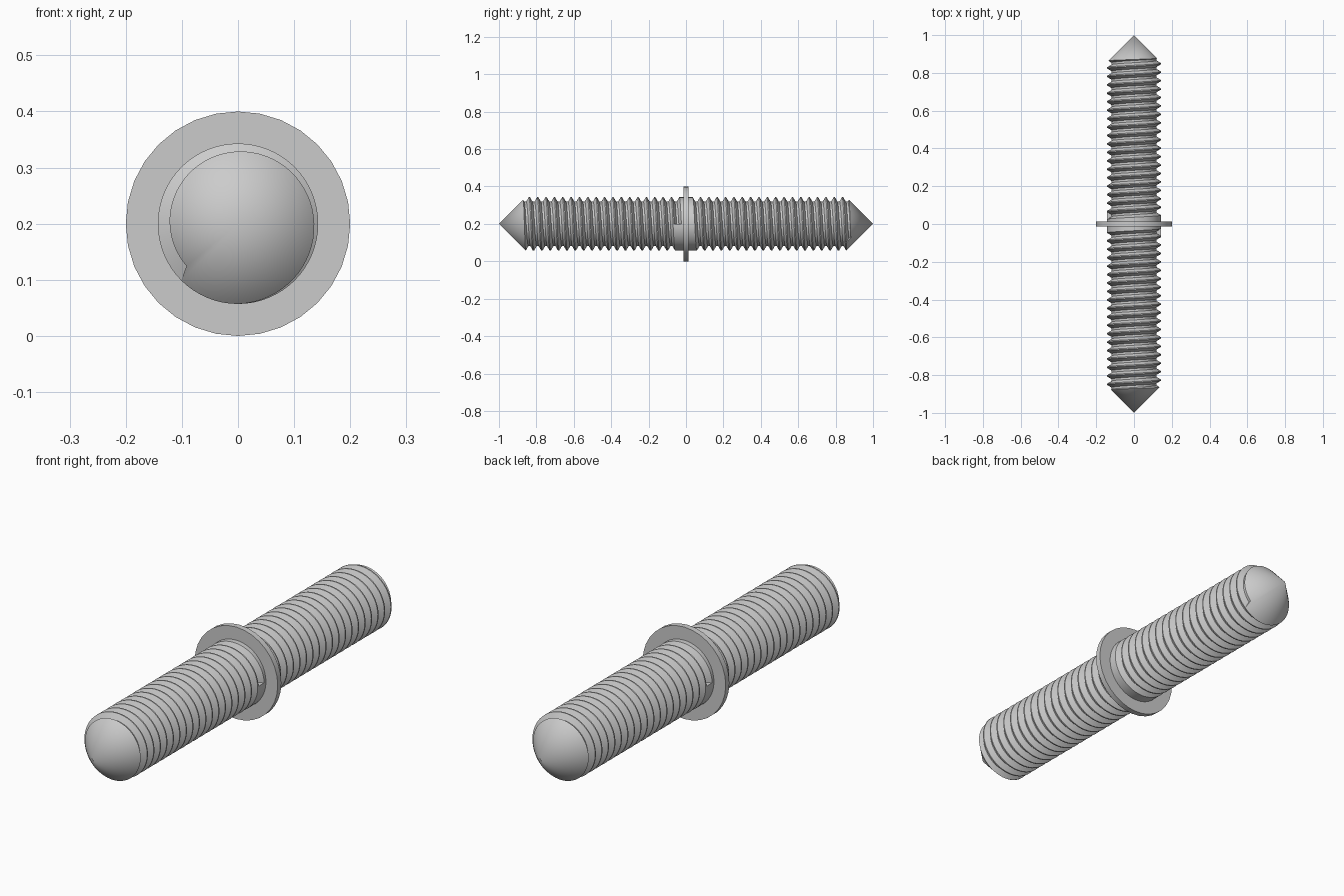
import bpy, bmesh
from math import pi, cos, sin

if "Cube" in bpy.data.objects:
    bpy.data.objects.remove(bpy.data.objects["Cube"])

AXIS_Z = 0.2
CREST, ROOT = 0.143, 0.119      # thread radii
PITCH = 0.0447
TURNS, SEGS = 21, 64
START = -0.0217                 # first crest position next to the collar


def column(theta):
    """Thread section (y, r) from the collar to the tip, cut by the 45 degree cone."""
    half, flank = PITCH / 16, PITCH * 0.3125
    pts = [(0.0, CREST)]
    for k in range(TURNS):
        c = START - PITCH * (theta / (2 * pi) + k)
        pts += [(c + half, CREST), (c - half, CREST),
                (c - half - flank, ROOT), (c + half + flank - PITCH, ROOT)]
    out, hit = [pts[0]], None
    for (y0, r0), (y1, r1) in zip(pts, pts[1:]):
        g0, g1 = r0 - 1 - y0, r1 - 1 - y1
        if hit is None and g1 > 0:
            t = g0 / (g0 - g1)
            hit = (y0 + t * (y1 - y0), r0 + t * (r1 - r0))
        out.append(hit or (y1, r1))
    return out + [(-1.0, 0.0)]


def finish(bm, name):
    bmesh.ops.recalc_face_normals(bm, faces=bm.faces[:])
    mesh = bpy.data.meshes.new(name)
    bm.to_mesh(mesh)
    bm.free()
    obj = bpy.data.objects.new(name, mesh)
    bpy.context.collection.objects.link(obj)
    bpy.ops.object.select_all(action='DESELECT')
    obj.select_set(True)
    bpy.context.view_layer.objects.active = obj
    bpy.ops.object.shade_smooth_by_angle(angle=pi / 6)
    obj.location.z = AXIS_Z
    return obj


# Front threaded half: helical skin with pointed end
bm = bmesh.new()
cols = []
for j in range(SEGS + 1):
    a = 2 * pi * j / SEGS
    cols.append([bm.verts.new((r * cos(a), y, r * sin(a))) for y, r in column(a)])
for c0, c1 in zip(cols, cols[1:]):
    for i in range(len(c0) - 1):
        bm.faces.new((c0[i], c0[i + 1], c1[i + 1], c1[i]))
# Step where the groove starts at the collar
bm.faces.new(cols[0][2:6])
bmesh.ops.remove_doubles(bm, verts=bm.verts[:], dist=1e-5)
front = finish(bm, "front_threaded_half")

# Back half: the same part turned around
back = front.copy()
back.name = "back_threaded_half"
back.rotation_euler.z = pi
bpy.context.collection.objects.link(back)

# Middle flange disc
bm = bmesh.new()
bmesh.ops.create_cone(bm, cap_ends=True, segments=32, radius1=0.2, radius2=0.2, depth=0.025)
flange = finish(bm, "flange")
flange.rotation_euler.x = pi / 2
